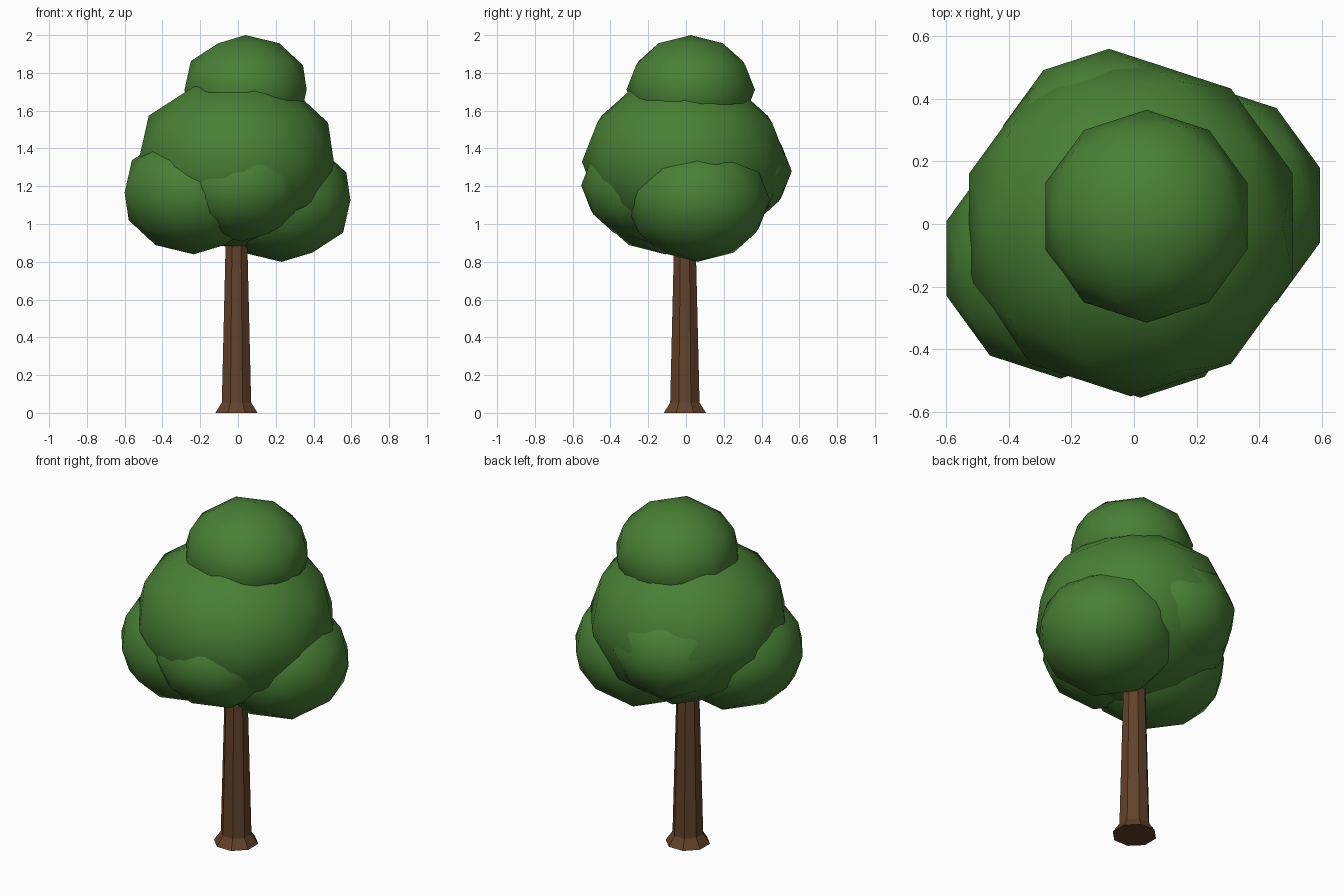
import bpy, math

if "Cube" in bpy.data.objects:
    bpy.data.objects.remove(bpy.data.objects["Cube"])


def material(name, color):
    m = bpy.data.materials.new(name)
    m.diffuse_color = (*color, 1)
    m.use_nodes = True
    m.node_tree.nodes["Principled BSDF"].inputs["Base Color"].default_value = m.diffuse_color
    return m


leaf = material("leaf_green", (0.065, 0.215, 0.035))
bark = material("bark_brown", (0.125, 0.055, 0.022))


def blob(name, x, y, z, r):
    # Slightly squashed smooth low-poly ball of leaves
    bpy.ops.mesh.primitive_ico_sphere_add(subdivisions=2, radius=r, location=(x, y, z))
    ob = bpy.context.object
    ob.name = name
    ob.scale.z = 0.85
    ob.data.materials.append(leaf)
    bpy.ops.object.shade_smooth()


# Crown: one main ball, a cap and four lobes around it
blob("crown_main", -0.01, -0.007, 1.33, 0.544)
blob("crown_top", 0.04, 0.025, 1.711, 0.34)
blob("crown_right", 0.23, 0.06, 1.126, 0.384)
blob("crown_left", -0.235, -0.11, 1.166, 0.384)
blob("crown_back", -0.08, 0.203, 1.28, 0.357)
blob("crown_front", 0.02, -0.205, 1.205, 0.35)

# Trunk: eight-sided, tapering, flared at the root
N = 8
rings = [(0.121, 0), (0.084, 0.055), (0.057, 1.1)]
verts = [(r * math.cos((i + 0.5) * math.tau / N), r * math.sin((i + 0.5) * math.tau / N), z)
         for r, z in rings for i in range(N)]
faces = [(k * N + i, k * N + (i + 1) % N, (k + 1) * N + (i + 1) % N, (k + 1) * N + i)
         for k in range(len(rings) - 1) for i in range(N)]
faces += [tuple(reversed(range(N))), tuple(range(2 * N, 3 * N))]
mesh = bpy.data.meshes.new("trunk")
mesh.from_pydata(verts, [], faces)
mesh.materials.append(bark)
trunk = bpy.data.objects.new("trunk", mesh)
trunk.location = (-0.008, -0.006, 0)
bpy.context.collection.objects.link(trunk)
